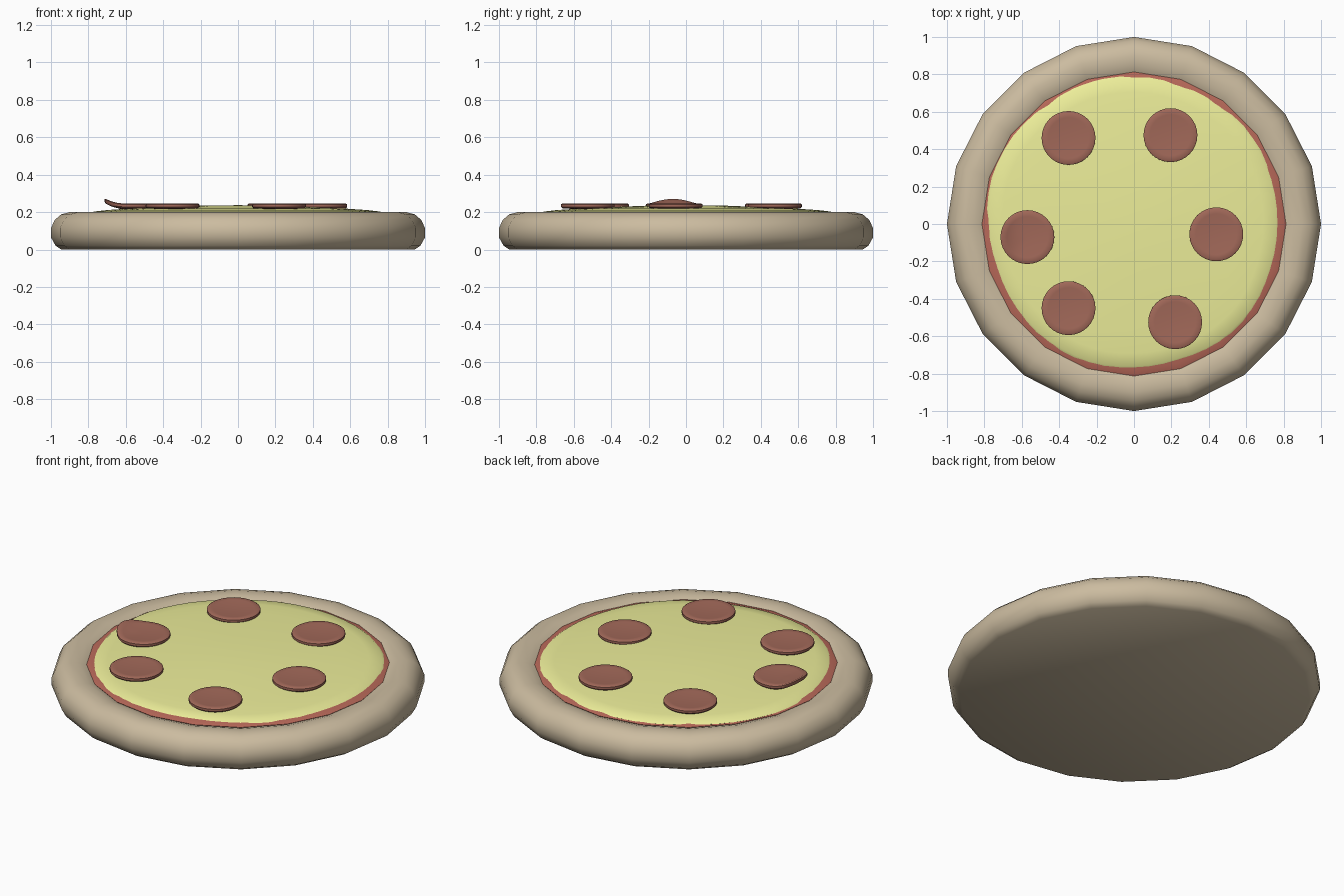
import bpy, bmesh
from math import sin, cos, pi

if "Cube" in bpy.data.objects:
    bpy.data.objects.remove(bpy.data.objects["Cube"])


def lathe(name, profile, sides, color, center=(0, 0), wobble=None, height=None):
    """Closed revolved solid; profile runs from bottom centre to top centre."""
    bm = bmesh.new()

    def vert(r, z, a):
        k = wobble(a) if wobble else 1
        x, y = r * k * cos(a), r * k * sin(a)
        if height:
            z += height(x, y)
        return bm.verts.new((x + center[0], y + center[1], z))

    rings = []
    for r, z in profile:
        if r == 0:
            rings.append([vert(0, z, 0)] * sides)
        else:
            rings.append([vert(r, z, 2 * pi * i / sides) for i in range(sides)])
    for lo, hi in zip(rings, rings[1:]):
        for i in range(sides):
            j = (i + 1) % sides
            quad = list(dict.fromkeys([lo[i], lo[j], hi[j], hi[i]]))
            bm.faces.new(quad)
    bmesh.ops.recalc_face_normals(bm, faces=bm.faces)
    me = bpy.data.meshes.new(name)
    bm.to_mesh(me)
    bm.free()
    ob = bpy.data.objects.new(name, me)
    bpy.context.collection.objects.link(ob)
    me.materials.append(color)
    bpy.ops.object.select_all(action='DESELECT')
    ob.select_set(True)
    bpy.context.view_layer.objects.active = ob
    bpy.ops.object.shade_smooth_by_angle(angle=0.7)
    return ob


def material(name, rgb):
    m = bpy.data.materials.new(name)
    m.diffuse_color = (*rgb, 1)
    m.use_nodes = True
    m.node_tree.nodes["Principled BSDF"].inputs["Base Color"].default_value = m.diffuse_color
    return m


dough = material("dough", (0.60, 0.50, 0.35))
red = material("sauce", (0.48, 0.14, 0.10))
yellow = material("cheese", (0.84, 0.85, 0.32))
meat = material("pepperoni", (0.36, 0.14, 0.10))

# Crust with a rounded raised rim
lathe("crust", [(0, 0), (0.945, 0), (0.975, 0.02), (1, 0.065), (1, 0.115),
                (0.98, 0.158), (0.945, 0.188), (0.90, 0.2), (0.85, 0.197),
                (0.80, 0.18), (0.77, 0.155), (0, 0.155)], 20, dough)

# Sauce layer peeking out around the cheese
lathe("sauce", [(0, 0.157), (0.79, 0.157), (0.813, 0.187), (0.78, 0.198), (0, 0.2)],
      20, red)

# Gently domed cheese with an uneven edge
EDGE = [0.775, 0.78, 0.79, 0.785, 0.785, 0.79, 0.795, 0.79, 0.80, 0.80,
        0.785, 0.775, 0.78, 0.785, 0.785, 0.775, 0.77, 0.785, 0.785, 0.775]


def cheese_edge(a):
    t = a / (2 * pi) * 20
    i = int(t + 1e-6)
    f = t - i
    return (EDGE[i % 20] * (1 - f) + EDGE[(i + 1) % 20] * f) / 0.785


lathe("cheese", [(0, 0.18), (0.77, 0.18), (0.785, 0.192), (0.77, 0.203),
                 (0.70, 0.211), (0.58, 0.219), (0.40, 0.227), (0.2, 0.235), (0, 0.237)],
      60, yellow, wobble=cheese_edge)

# Pepperoni slices, slightly dished; the left one curls up against the rim
SLICES = [(-0.35, 0.46), (0.195, 0.475), (-0.57, -0.07),
          (0.44, -0.055), (-0.35, -0.45), (0.22, -0.525)]
for n, c in enumerate(SLICES):
    def bend(x, y, curl=(n == 2)):
        lift = 0.006 * (x * x + y * y) / 0.02
        if curl and x < -0.04:
            lift += 2.6 * (x + 0.04) ** 2
        return lift
    lathe(f"pepperoni_{n + 1}", [(0, 0.215), (0.06, 0.215), (0.11, 0.215), (0.136, 0.215),
                                 (0.144, 0.222), (0.144, 0.235), (0.136, 0.241),
                                 (0.11, 0.241), (0.06, 0.24), (0, 0.24)],
          32, meat, center=c, height=bend)
